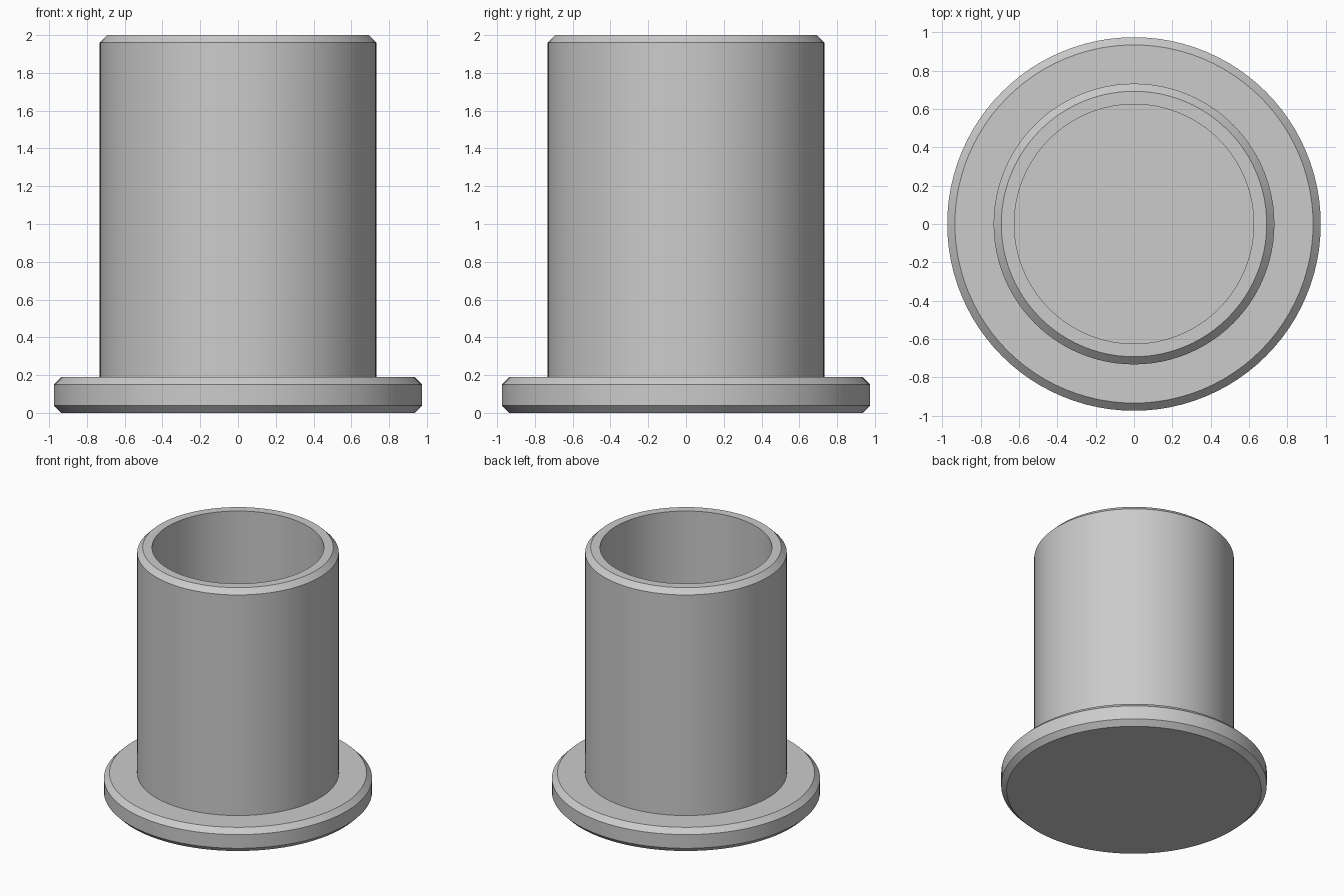
import bpy
import bmesh
import math

if "Cube" in bpy.data.objects:
    bpy.data.objects.remove(bpy.data.objects["Cube"], do_unlink=True)

SEGMENTS = 96

# Single plain grey
GREY = (0.6, 0.6, 0.6, 1.0)
grey = bpy.data.materials.new("plain grey")
grey.use_nodes = True
grey.diffuse_color = GREY
grey.node_tree.nodes["Principled BSDF"].inputs["Base Color"].default_value = GREY

# Bushing dimensions
FLANGE_R, TUBE_R, BORE_R = 0.975, 0.733, 0.625
FLANGE_TOP, TOP, FLOOR = 0.19, 2.0, 0.19
CHAMFER = 0.04

# Half section from the base centre, up the outside, down the bore
profile = [
    (0, 0),
    (FLANGE_R - CHAMFER, 0),
    (FLANGE_R, CHAMFER),
    (FLANGE_R, FLANGE_TOP - CHAMFER),
    (FLANGE_R - CHAMFER, FLANGE_TOP),
    (TUBE_R, FLANGE_TOP),
    (TUBE_R, TOP - CHAMFER),
    (TUBE_R - CHAMFER, TOP),
    (BORE_R, TOP),
    (BORE_R, FLOOR),
    (0, FLOOR),
]


def lathe(name, points, material):
    """Spin a half section around the z axis into a smooth closed solid."""
    bm = bmesh.new()
    verts = [bm.verts.new((r, 0, z)) for r, z in points]
    edges = [bm.edges.new(pair) for pair in zip(verts, verts[1:])]
    bmesh.ops.spin(bm, geom=verts + edges, cent=(0, 0, 0), axis=(0, 0, 1),
                   angle=math.tau, steps=SEGMENTS, use_merge=True)
    bmesh.ops.remove_doubles(bm, verts=bm.verts, dist=0.0001)
    bmesh.ops.recalc_face_normals(bm, faces=bm.faces)
    mesh = bpy.data.meshes.new(name)
    bm.to_mesh(mesh)
    bm.free()
    mesh.materials.append(material)
    obj = bpy.data.objects.new(name, mesh)
    bpy.context.collection.objects.link(obj)
    bpy.ops.object.select_all(action="DESELECT")
    obj.select_set(True)
    bpy.context.view_layer.objects.active = obj
    bpy.ops.object.shade_smooth_by_angle(angle=math.radians(30))
    return obj


# Flanged tube with a closed base
lathe("flanged_sleeve", profile, grey)
